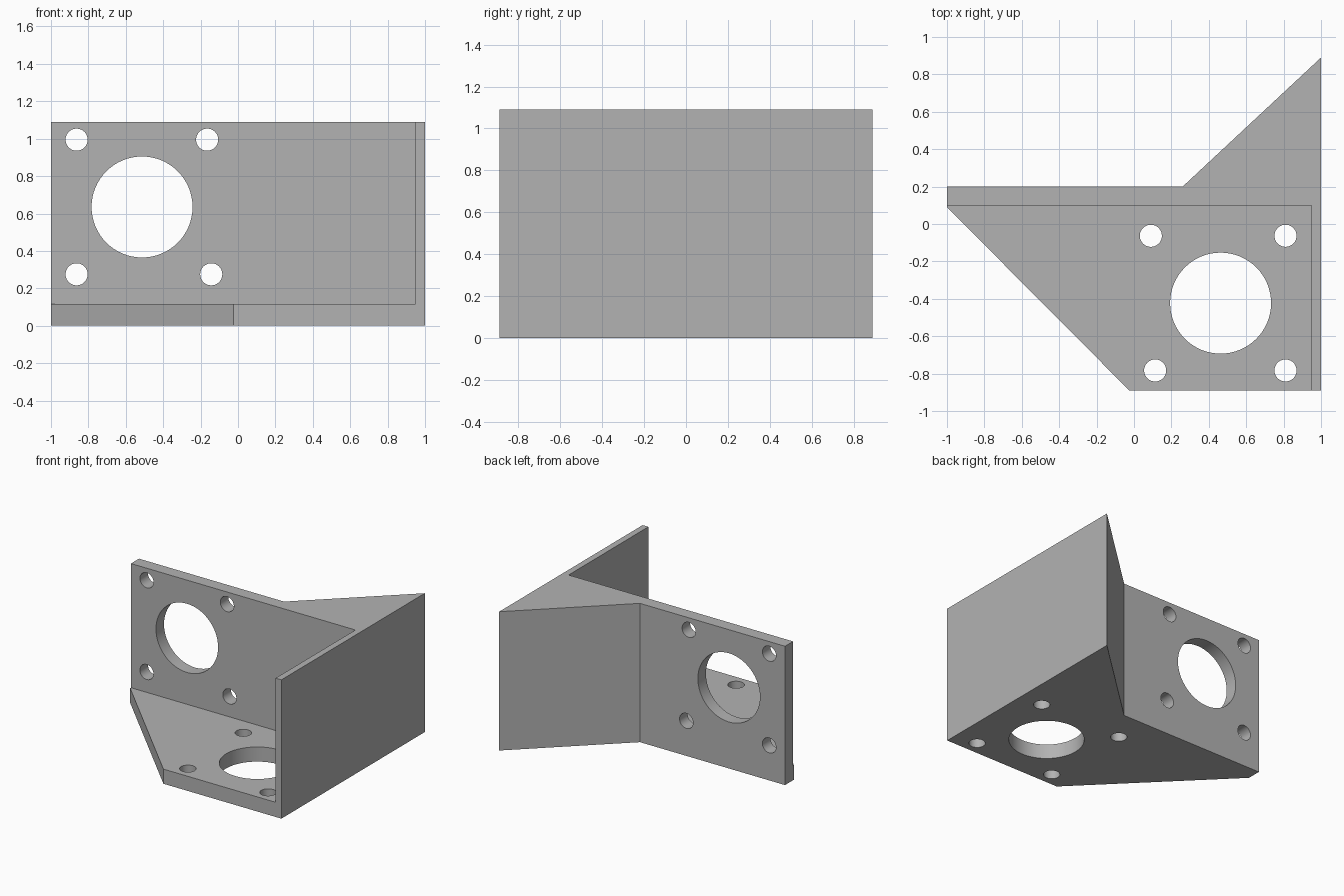
import bpy
import bmesh
import math
from mathutils import Matrix, Vector

cube = bpy.data.objects.get("Cube")
if cube:
    bpy.data.objects.remove(cube, do_unlink=True)

grey = bpy.data.materials.new("plain_grey")
grey.use_nodes = True
colour = (0.45, 0.45, 0.45, 1)
grey.diffuse_color = colour
grey.node_tree.nodes["Principled BSDF"].inputs["Base Color"].default_value = colour


def add_object(name, bm):
    bmesh.ops.recalc_face_normals(bm, faces=bm.faces)
    mesh = bpy.data.meshes.new(name)
    bm.to_mesh(mesh)
    bm.free()
    mesh.materials.append(grey)
    obj = bpy.data.objects.new(name, mesh)
    bpy.context.collection.objects.link(obj)
    return obj


def prism(name, outline, bottom, top):
    bm = bmesh.new()
    face = bm.faces.new([bm.verts.new((x, y, bottom)) for x, y in outline])
    extruded = bmesh.ops.extrude_face_region(bm, geom=[face])["geom"]
    verts = [v for v in extruded if isinstance(v, bmesh.types.BMVert)]
    bmesh.ops.translate(bm, verts=verts, vec=(0, 0, top - bottom))
    return add_object(name, bm)


def hole_cutter(name, centre, radius, turn):
    bm = bmesh.new()
    matrix = Matrix.Translation(Vector(centre)) @ Matrix.Rotation(turn, 4, "X")
    bmesh.ops.create_cone(bm, cap_ends=True, segments=64, radius1=radius,
                          radius2=radius, depth=0.3, matrix=matrix)
    return add_object(name, bm)


# Bracket block: floor, back wall, side wall and solid gusset in one outline
bracket = prism("motor_bracket", [(-1, 0.09), (-0.025, -0.89), (1, -0.89),
                                  (1, 0.89), (0.26, 0.2), (-1, 0.2)], 0, 1.09)

# Open pocket above the floor, in front of the back wall
cutters = [prism("pocket_cutter", [(-2, -2), (0.95, -2), (0.95, 0.1), (-2, 0.1)],
                 0.115, 2)]

# Shaft opening and four screw holes in the back wall
big, small = 0.27, 0.059
wall_holes = [(-0.513, 0.635, big), (-0.863, 0.995, small), (-0.165, 0.995, small),
              (-0.863, 0.275, small), (-0.143, 0.275, small)]
for x, z, radius in wall_holes:
    cutters.append(hole_cutter("wall_hole_cutter", (x, 0.15, z), radius, math.pi / 2))

# Shaft opening and four screw holes in the floor
floor_holes = [(0.463, -0.423, big), (0.09, -0.063, small), (0.81, -0.063, small),
               (0.113, -0.783, small), (0.81, -0.783, small)]
for x, y, radius in floor_holes:
    cutters.append(hole_cutter("floor_hole_cutter", (x, y, 0.06), radius, 0))

for cutter in cutters:
    cutter.hide_render = True
    cutter.hide_set(True)
    cut = bracket.modifiers.new(cutter.name, "BOOLEAN")
    cut.operation = "DIFFERENCE"
    cut.solver = "EXACT"
    cut.object = cutter

# Apply the cuts, then smooth only the round hole walls
bpy.ops.object.select_all(action="DESELECT")
bpy.context.view_layer.objects.active = bracket
bracket.select_set(True)
for name in [m.name for m in bracket.modifiers]:
    bpy.ops.object.modifier_apply(modifier=name)
for cutter in cutters:
    bpy.data.objects.remove(cutter, do_unlink=True)
bpy.ops.object.shade_smooth_by_angle(angle=math.radians(30))
